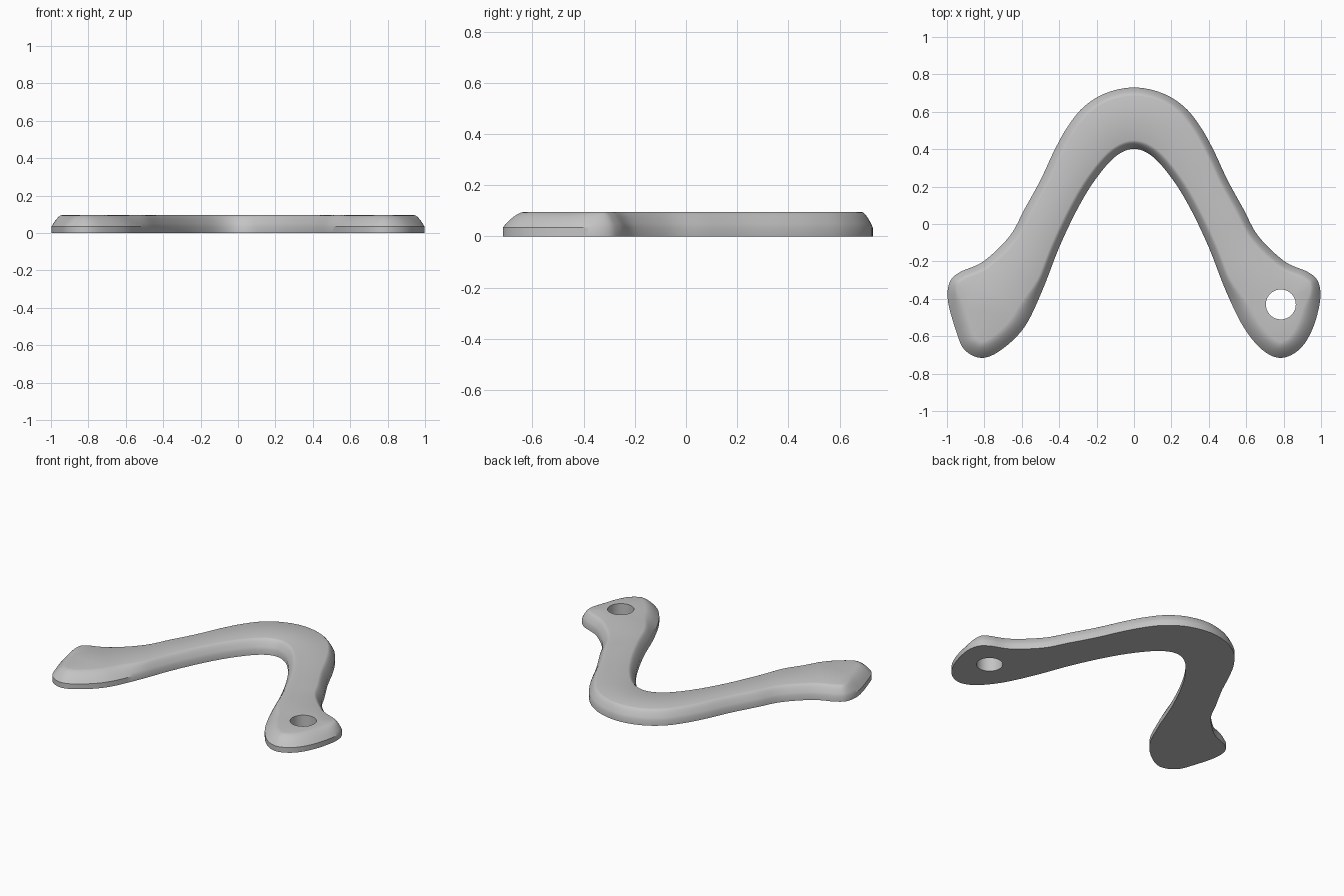
import bpy
import bmesh
import math
from mathutils import Vector

if "Cube" in bpy.data.objects:
    bpy.data.objects.remove(bpy.data.objects["Cube"], do_unlink=True)

WALL_TOP, HEIGHT = 0.035, 0.096
HOLE_CENTRE, HOLE_RADIUS = Vector((0.785, -0.43)), 0.08
STEPS, BEVEL_STEPS, HOLE_SIDES = 6, 6, 48

# Outline of one arm: inner bend, along the inner edge, round the tip, to the outer bend
ARM = [(0, 0.402), (0.1, 0.36), (0.205, 0.24), (0.3, 0.085), (0.4, -0.125),
       (0.49, -0.355), (0.585, -0.55), (0.685, -0.672), (0.785, -0.716),
       (0.885, -0.67), (0.955, -0.56), (0.995, -0.41), (0.985, -0.31),
       (0.93, -0.257), (0.805, -0.2), (0.665, -0.065), (0.585, 0.08),
       (0.5, 0.235), (0.425, 0.395), (0.355, 0.52), (0.27, 0.625),
       (0.15, 0.7), (0, 0.73)]


def smoothstep(a, b, value):
    t = min(max((value - a) / (b - a), 0), 1)
    return t * t * (3 - 2 * t)


def spline(points, steps):
    """Closed smooth curve through the points."""
    result = []
    n = len(points)
    for i in range(n):
        p, q, r, s = (points[(i + k) % n] for k in (-1, 0, 1, 2))
        m, k = (r - p) / 2, (s - q) / 2
        for j in range(steps):
            t = j / steps
            h = t * t * (3 - 2 * t)
            result.append(q * (1 - h) + r * h
                          + m * (t * (1 - t) ** 2) - k * (t * t * (1 - t)))
    return result


def add_ring(bm, points, z):
    return [bm.verts.new((p.x, p.y, z)) for p in points]


def bridge(bm, low, high):
    for i in range(len(low)):
        j = (i + 1) % len(low)
        bm.faces.new((low[i], low[j], high[j], high[i]))


def ring_edges(bm, ring):
    return [bm.edges.get((ring[i - 1], ring[i])) for i in range(len(ring))]


# Full outline: the mirrored arm has its tip swept slightly outward
right_arm = [Vector(p) for p in ARM]
left_arm = [Vector((-p.x - 0.03 * smoothstep(0.56, 0.72, -p.y), p.y))
            for p in reversed(right_arm[1:-1])]
outline = spline(right_arm + left_arm, STEPS)
count = len(outline)

# Inward direction and bevel width at each outline point; wider at the tips
inward, width = [], []
for i, p in enumerate(outline):
    along = (outline[(i + 1) % count] - outline[i - 1]).normalized()
    inward.append(Vector((-along.y, along.x)))
    width.append(0.045 + 0.04 * smoothstep(0.28, 0.5, -p.y))

# Body: low vertical wall, rounded upper bevel
bm = bmesh.new()
bottom = add_ring(bm, outline, 0)
ring = bottom
for step in range(BEVEL_STEPS + 1):
    t = step / BEVEL_STEPS
    points = [p + d * w * t for p, d, w in zip(outline, inward, width)]
    z = WALL_TOP + (HEIGHT - WALL_TOP) * (1 - (1 - t) ** 1.7)
    upper = add_ring(bm, points, z)
    bridge(bm, ring, upper)
    ring = upper

# Round hole through one tip
circle = [HOLE_CENTRE + HOLE_RADIUS * Vector((math.cos(a), math.sin(a)))
          for a in (math.tau * i / HOLE_SIDES for i in range(HOLE_SIDES))]
hole_low, hole_high = add_ring(bm, circle, 0), add_ring(bm, circle, HEIGHT)
bridge(bm, hole_high, hole_low)

# Flat top and underside around the hole
for outer, hole in ((ring, hole_high), (bottom, hole_low)):
    bmesh.ops.triangle_fill(bm, use_beauty=True, use_dissolve=False,
                            edges=ring_edges(bm, outer) + ring_edges(bm, hole))
bmesh.ops.recalc_face_normals(bm, faces=bm.faces[:])

mesh = bpy.data.meshes.new("boomerang_body")
bm.to_mesh(mesh)
bm.free()
body = bpy.data.objects.new("boomerang_body", mesh)
bpy.context.collection.objects.link(body)

# Plain grey finish
grey = bpy.data.materials.new("plain_grey")
grey.use_nodes = True
colour = (0.55, 0.55, 0.55, 1)
grey.diffuse_color = colour
grey.node_tree.nodes["Principled BSDF"].inputs["Base Color"].default_value = colour
mesh.materials.append(grey)

# Smooth shading with crisp rims
bpy.ops.object.select_all(action="DESELECT")
body.select_set(True)
bpy.context.view_layer.objects.active = body
bpy.ops.object.shade_smooth_by_angle(angle=math.radians(32))
